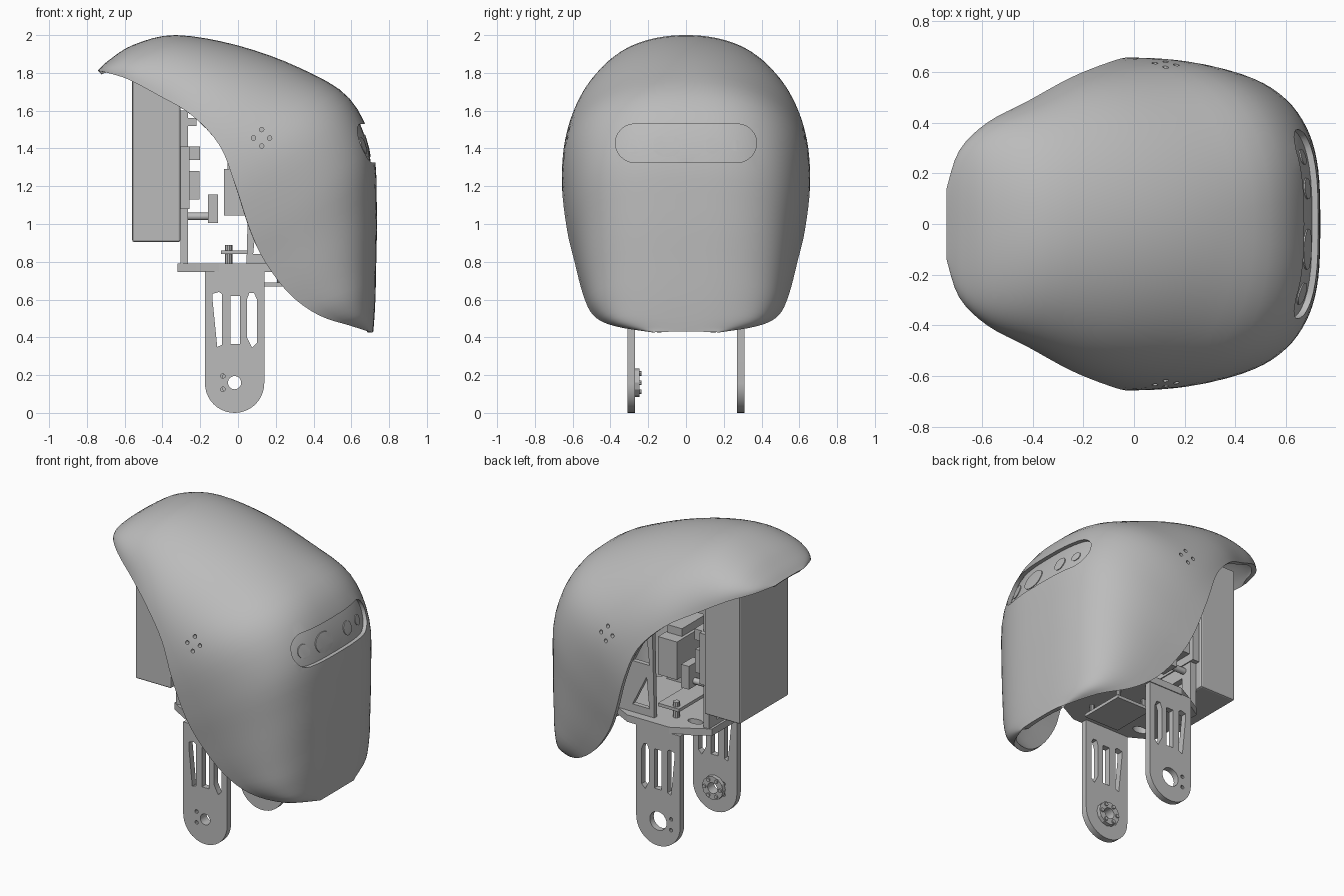
import bpy, bmesh, math
from mathutils import Vector

if "Cube" in bpy.data.objects:
    bpy.data.objects.remove(bpy.data.objects["Cube"])

grey = bpy.data.materials.new("satin_grey")
grey.use_nodes = True
colour = (0.5, 0.5, 0.5, 1)
grey.diffuse_color = colour
grey.node_tree.nodes["Principled BSDF"].inputs["Base Color"].default_value = colour


def finish(name, bm):
    mesh = bpy.data.meshes.new(name)
    bm.to_mesh(mesh)
    bm.free()
    mesh.materials.append(grey)
    obj = bpy.data.objects.new(name, mesh)
    bpy.context.collection.objects.link(obj)
    return obj


def select(obj):
    bpy.ops.object.select_all(action='DESELECT')
    obj.select_set(True)
    bpy.context.view_layer.objects.active = obj


def smooth(obj, angle=35):
    select(obj)
    bpy.ops.object.shade_smooth_by_angle(angle=math.radians(angle))


def prism(name, outline, axis, a, b):
    """Extrude a 2D outline along an axis from a to b."""
    place = {'x': lambda u, v, w: (w, u, v), 'y': lambda u, v, w: (u, w, v),
             'z': lambda u, v, w: (u, v, w)}[axis]
    bm = bmesh.new()
    ends = [[bm.verts.new(place(u, v, w)) for u, v in outline] for w in (a, b)]
    for ring in ends:
        bm.faces.new(ring)
    n = len(outline)
    for i in range(n):
        j = (i + 1) % n
        bm.faces.new((ends[0][i], ends[0][j], ends[1][j], ends[1][i]))
    bmesh.ops.recalc_face_normals(bm, faces=bm.faces)
    return finish(name, bm)


def box(name, x0, x1, y0, y1, z0, z1):
    return prism(name, [(x0, y0), (x1, y0), (x1, y1), (x0, y1)], 'z', z0, z1)


def ellipse(u, v, ru, rv=None, n=24):
    rv = rv or ru
    return [(u + ru * math.cos(math.tau * i / n), v + rv * math.sin(math.tau * i / n))
            for i in range(n)]


def pill(u, v, half, r, n=12):
    """Horizontal stadium outline."""
    pts = []
    for side, start in ((1, -math.pi / 2), (-1, math.pi / 2)):
        for i in range(n + 1):
            t = start + math.pi * i / n
            pts.append((u + side * half + r * math.cos(t), v + r * math.sin(t)))
    return pts


def boolean(obj, cutter, operation='DIFFERENCE'):
    mod = obj.modifiers.new("cut", 'BOOLEAN')
    mod.operation, mod.object, mod.solver = operation, cutter, 'EXACT'
    select(obj)
    bpy.ops.object.modifier_apply(modifier=mod.name)
    bpy.data.objects.remove(cutter)


# Helmet stations: rim x, rim z, half width, crown x, crown z, squareness
STATIONS = [
    (-.74, 1.81, .14, -.74, 1.815, 2.3), (-.69, 1.80, .29, -.68, 1.87, 2.3),
    (-.58, 1.765, .40, -.55, 1.95, 2.2), (-.42, 1.68, .485, -.33, 2.0, 2.1),
    (-.25, 1.58, .578, 0, 1.945, 2.0), (-.1, 1.42, .638, .33, 1.825, 2.1),
    (-.016, 1.21, .657, .59, 1.665, 2.6), (.063, .97, .63, .715, 1.4, 3),
    (.143, .80, .59, .735, 1.08, 3.1), (.275, .627, .545, .732, .8, 3.1),
    (.43, .516, .49, .728, .62, 3), (.6, .46, .38, .722, .5, 2.8),
    (.71, .425, .17, .716, .43, 2.6)]


def spline(points, steps):
    out = []
    for i in range(len(points) - 1):
        p, q, r, s = [Vector(points[max(0, min(len(points) - 1, i + k))])
                      for k in (-1, 0, 1, 2)]
        for k in range(steps):
            t = k / steps
            out.append(0.5 * (2 * q + (r - p) * t + (2 * p - 5 * q + 4 * r - s) * t ** 2
                              + (3 * q - p - 3 * r + s) * t ** 3))
    return out + [Vector(points[-1])]


def helmet(name, inset, thickness, across=44):
    bm = bmesh.new()
    rows = []
    for rx, rz, w, cx, cz, square in spline(STATIONS, 4):
        row = []
        for i in range(across + 1):
            a = math.pi * i / across
            c, h = math.cos(a), max(0, math.sin(a)) ** (2 / square)
            y = w * math.copysign(abs(c) ** (2 / square), c)
            row.append(bm.verts.new((rx + (cx - rx) * h, y, rz + (cz - rz) * h)))
        rows.append(row)
    for p, q in zip(rows, rows[1:]):
        for i in range(across):
            bm.faces.new((p[i], p[i + 1], q[i + 1], q[i]))
    bm.normal_update()
    bm.faces.ensure_lookup_table()
    mid = bm.faces[len(bm.faces) // 2 + across // 2]
    if mid.normal.dot(mid.calc_center_median() - Vector((0, 0, 1.2))) < 0:
        bmesh.ops.reverse_faces(bm, faces=bm.faces)
    bm.normal_update()
    for v, n in [(v, v.normal.copy()) for v in bm.verts]:
        v.co -= n * inset
    obj = finish(name, bm)
    mod = obj.modifiers.new("wall", 'SOLIDIFY')
    mod.thickness, mod.offset = thickness, -1
    select(obj)
    bpy.ops.object.modifier_apply(modifier=mod.name)
    return obj


# Helmet with sensor window and side vents
shell = helmet("helmet_shell", 0, .028)
boolean(shell, prism("cutter", pill(0, 1.428, .272, .102), 'x', .45, .9))
for u, v in ((.125, 1.5), (.082, 1.455), (.167, 1.455), (.125, 1.413)):
    boolean(shell, prism("cutter", ellipse(u, v, .012, n=12), 'y', -.9, .9))
smooth(shell)

# Sensor bar set behind the window, following the helmet's curve
face = helmet("sensor_face", .024, .03)
boolean(face, prism("cutter", pill(0, 1.428, .275, .108), 'x', .45, .9), 'INTERSECT')
smooth(face)
for i, (y, ru, rv) in enumerate(((-.275, .043, .043), (-.1, .08, .06),
                                 (.14, .042, .042), (.265, .03, .03))):
    lens = helmet(f"sensor_lens_{i}", .019, .02)
    boolean(lens, prism("cutter", ellipse(y, 1.415, ru, rv), 'x', .45, .9), 'INTERSECT')
    smooth(lens)

# Neck brackets with slots and pivot holes
arc = [(-.018 + .157 * math.cos(math.pi * (1 + i / 20)),
        .157 + .157 * math.sin(math.pi * (1 + i / 20))) for i in range(21)]
SLOTS = ([(-.04, .365), (.01, .365), (.01, .62), (-.04, .62)],
         [(-.11, .35), (-.085, .36), (-.085, .63), (-.1, .64), (-.135, .63), (-.135, .6)],
         [(.075, .345), (.1, .37), (.1, .6), (.085, .635), (.06, .635), (.047, .6), (.047, .4)])
for side, name, hole in ((-1, "right", .035), (1, "left", .06)):
    bracket = prism(name + "_neck_bracket", arc + [(.139, .75), (-.175, .75)],
                    'y', side * .27, side * .31)
    cuts = [*SLOTS, ellipse(-.018, .16, hole)]
    cuts += [ellipse(-.08 - (side > 0) * .03, z, .012, n=10) for z in (.125, .195)]
    for outline in cuts:
        boolean(bracket, prism("cutter", outline, 'y', side * .2, side * .4))
    smooth(bracket)
    # Pad behind the vents
    lo, hi = sorted((side * .56, side * .585))
    box(name + "_vent_pad", .05, .2, lo, hi, 1.38, 1.53)
hub = prism("pivot_hub", ellipse(-.018, .16, .075, n=12), 'y', -.272, -.245)
boolean(hub, prism("cutter", ellipse(-.018, .16, .035), 'y', -.4, 0))
for i in range(6):
    a = math.tau * i / 6
    prism(f"hub_bolt_{i}", ellipse(-.018 + .056 * math.cos(a), .16 + .056 * math.sin(a), .012, n=8),
          'y', -.25, -.236)

# Base plate with chamfered corners
half = [(-.32, .19), (-.22, .25), (-.1, .315), (.2, .315), (.42, .2)]
base = prism("base_plate", half + [(x, -y) for x, y in reversed(half)], 'z', .745, .79)
for y in (-.16, .16):
    boolean(base, prism("cutter", ellipse(-.18, y, .05, .03), 'z', .7, .85))
box("under_plate", 0, .25, -.15, .15, .67, .69)
for x in (.03, .22):
    for y in (-.12, .12):
        prism("under_spacer", ellipse(x, y, .014, n=10), 'z', .685, .75)

# Rear equipment case
case = box("equipment_case", -.56, -.305, -.25, .25, .905, 1.78)
bevel = case.modifiers.new("edge", 'BEVEL')
bevel.width, bevel.segments = .01, 2
back = box("case_mount", -.305, -.265, -.2, .2, .785, 1.6)
boolean(back, box("cutter", -.4, -.2, -.12, .12, .82, 1.0))
box("case_latch", -.31, -.258, -.23, .23, 1.08, 1.41)

# Electronics between the case and the helmet
for side, name in ((-1, "right"), (1, "left")):
    lo, hi = sorted((side * .08, side * .2))
    box(name + "_upper_connector", -.265, -.2, lo, hi, 1.34, 1.41)
    box(name + "_lower_connector", -.265, -.205, lo, hi, 1.13, 1.28)
    box(name + "_top_tab", -.27, -.22, lo, hi, 1.52, 1.56)
    rod = prism(name + "_tie_rod", ellipse(side * .14, 1.04, .02, n=12), 'x', -.27, -.15)
    smooth(rod)
    box(name + "_rod_block", -.16, -.105, lo, hi, 1.005, 1.155)
    post = prism(name + "_standoff", ellipse(-.05, side * .17, .02, n=10), 'z', .785, .89)
    smooth(post)
    # Triangulated upright carrying the sensor
    upright = prism(name + "_upright", [(.045, .785), (.3, .785), (.2, 1.4), (.06, 1.4)],
                    'y', side * .23, side * .26)
    for z in (.84, 1.12):
        boolean(upright, prism("cutter", [(.08, z), (.2, z), (.1, z + .2)],
                               'y', side * .1, side * .4))
box("circuit_shelf", -.09, .06, -.2, .2, .84, .86)
box("drive_unit", -.075, .06, -.2, .2, 1.045, 1.29)
box("drive_cap", -.055, .05, -.12, .12, 1.28, 1.34)
box("sensor_carrier", .06, .6, -.22, .22, 1.35, 1.39)
box("sensor_body", .48, .61, -.25, .25, 1.36, 1.49)
